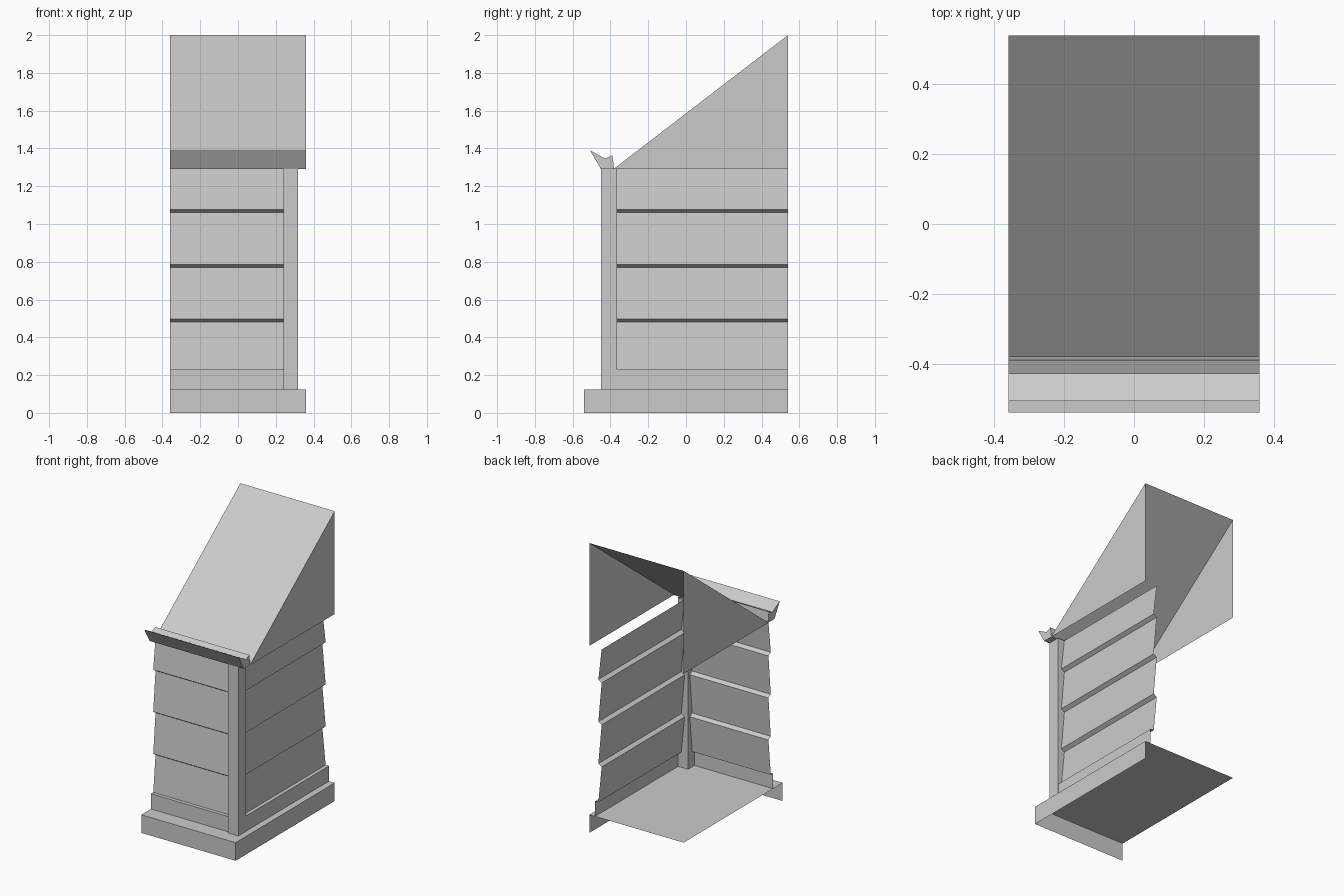
import bpy

if "Cube" in bpy.data.objects:
    bpy.data.objects.remove(bpy.data.objects["Cube"])

W, D = 0.36, 0.54          # half width and half depth
BASE_Z, EAVE_Z = 0.125, 1.29


def make(name, verts, faces):
    mesh = bpy.data.meshes.new(name)
    mesh.from_pydata(verts, [], faces)
    mesh.update()
    obj = bpy.data.objects.new(name, mesh)
    bpy.context.collection.objects.link(obj)
    return obj


def sweep(name, profile, start, end):
    """Open strip: profile points extruded from start(p) to end(p)."""
    n = len(profile)
    verts = [start(p) for p in profile] + [end(p) for p in profile]
    faces = [(i, n + i, n + i + 1, i + 1) for i in range(n - 1)]
    return make(name, verts, faces)


# Stone base: open below and on the two hidden sides
make("base",
     [(-W, -D, 0), (W, -D, 0), (W, D, 0),
      (-W, -D, BASE_Z), (W, -D, BASE_Z), (W, D, BASE_Z), (-W, D, BASE_Z)],
     [(0, 1, 4, 3), (1, 2, 5, 4), (3, 4, 5, 6)])

# Clapboard profile: (inset, height), skirt first and then four sloped boards
clapboard = [(0, BASE_Z), (0, 0.23), (0.025, 0.23)]
for z in (0.48, 0.77, 1.06):
    clapboard += [(0.05, z), (0.025, z + 0.016)]
clapboard.append((0.05, EAVE_Z))

sweep("front_siding", clapboard,
      lambda p: (-W, -0.435 + p[0], p[1]),
      lambda p: (0.24, -0.435 + p[0], p[1]))
sweep("right_siding", clapboard,
      lambda p: (0.316 - p[0], -0.365, p[1]),
      lambda p: (0.316 - p[0], D, p[1]))

# Corner post: four sides, ends hidden by base and eave
post = [(0.24, -0.45), (0.318, -0.45), (0.318, -0.365), (0.24, -0.365)]
make("corner_post",
     [(x, y, z) for z in (BASE_Z, EAVE_Z) for x, y in post],
     [(i, (i + 1) % 4, 4 + (i + 1) % 4, 4 + i) for i in range(4)])

# Steep roof slope with a gable triangle on each side, open behind
make("roof",
     [(-W, -0.385, EAVE_Z), (W, -0.385, EAVE_Z), (W, D, 2), (-W, D, 2),
      (W, D, EAVE_Z), (-W, D, EAVE_Z)],
     [(0, 1, 2, 3), (1, 4, 2), (0, 3, 5)])

# Eave gutter: flared profile across the front with capped ends
gutter = [(-0.45, EAVE_Z), (-0.38, EAVE_Z), (-0.39, 1.363),
          (-0.428, 1.346), (-0.508, 1.39)]
n = len(gutter)
make("eave_gutter",
     [(x, y, z) for x in (-W, W) for y, z in gutter],
     [(i, (i + 1) % n, n + (i + 1) % n, n + i)[::-1] for i in range(n)]
     + [tuple(range(n))[::-1], tuple(range(n, 2 * n))])
